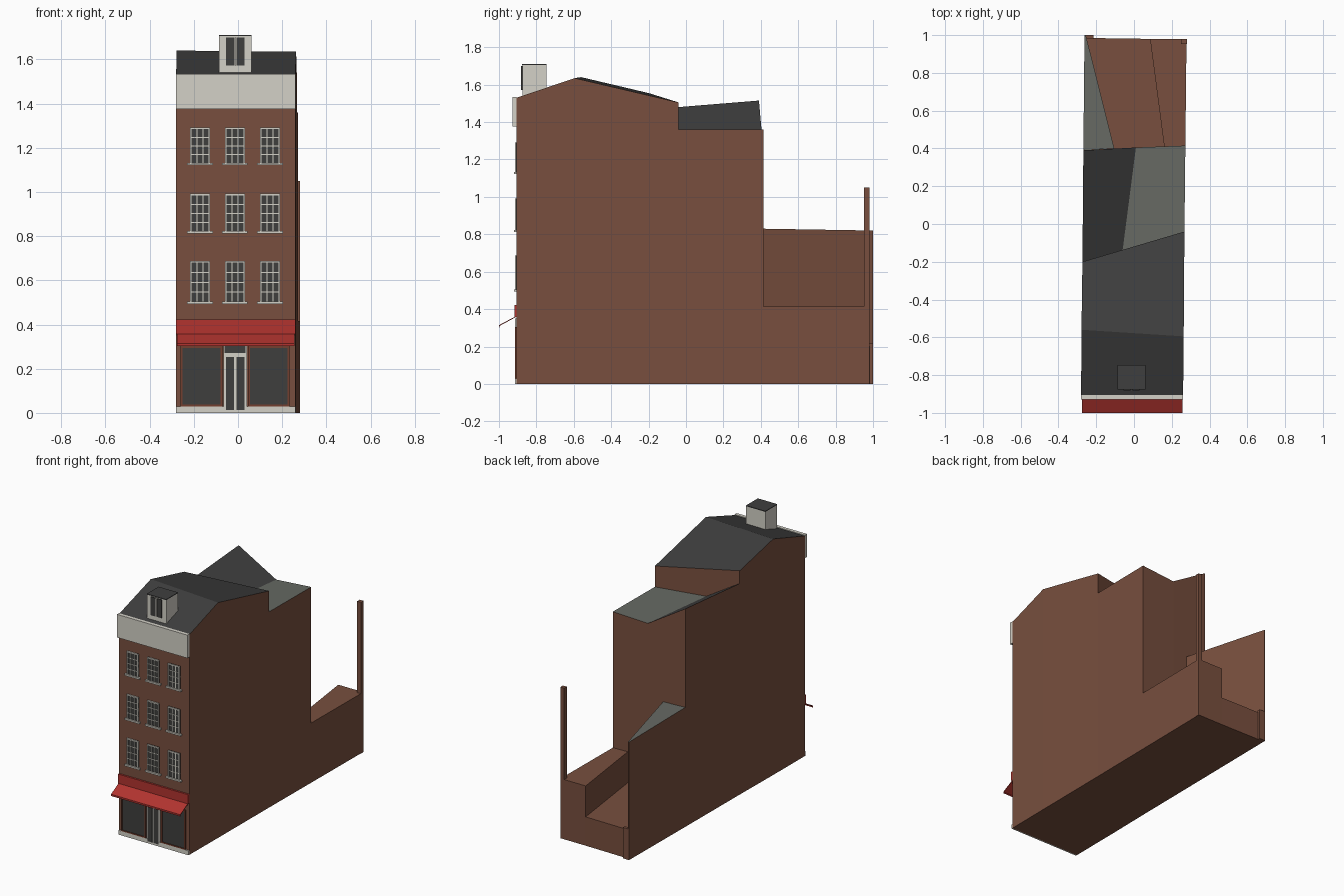
import bpy
import bmesh

old = bpy.data.objects.get("Cube")
if old:
    bpy.data.objects.remove(old, do_unlink=True)


def material(name, code):
    """Flat material from a display hex colour, converted to linear."""
    rgb = [int(code[i:i + 2], 16) / 255 for i in (0, 2, 4)]
    lin = [c / 12.92 if c < 0.04 else ((c + 0.055) / 1.055) ** 2.4 for c in rgb]
    m = bpy.data.materials.new(name)
    m.use_nodes = True
    m.diffuse_color = (*lin, 1)
    m.node_tree.nodes["Principled BSDF"].inputs["Base Color"].default_value = (*lin, 1)
    return m


brick = material("brick", "784F3E")
cream = material("cream_paint", "D4D1C7")
slate = material("dark_slate", "3E3E3E")
lead = material("lead_grey", "666963")
glass = material("dark_glass", "3F3F3D")
red = material("red_canvas", "B2342F")
wood = material("shop_wood", "743F2E")


def finish(name, bm, mats):
    bmesh.ops.recalc_face_normals(bm, faces=bm.faces)
    mesh = bpy.data.meshes.new(name)
    bm.to_mesh(mesh)
    bm.free()
    for m in mats:
        mesh.materials.append(m)
    ob = bpy.data.objects.new(name, mesh)
    bpy.context.collection.objects.link(ob)
    return ob


def block(name, outline, tops, mats):
    """Solid on the ground; outline holds (x, y, top height), tops lists (corners, material slot)."""
    bm = bmesh.new()
    low = [bm.verts.new((x, y, 0)) for x, y, z in outline]
    high = [bm.verts.new(p) for p in outline]
    n = len(outline)
    bm.faces.new(low)
    for i in range(n):
        j = (i + 1) % n
        bm.faces.new((low[i], low[j], high[j], high[i]))
    for corners, slot in tops:
        bm.faces.new([high[i] for i in corners]).material_index = slot
    return finish(name, bm, mats)


def add_box(bm, x, y, z):
    r = bmesh.ops.create_cube(bm, size=1)
    for v in r["verts"]:
        v.co = [lo + (c + 0.5) * (hi - lo) for c, (lo, hi) in zip(v.co, (x, y, z))]


def boxes(name, mat, *parts):
    bm = bmesh.new()
    for p in parts:
        add_box(bm, *p)
    return finish(name, bm, [mat])


# Front house with a pitched roof and a skewed rear wall
block("main_house",
      [(-.28, -.905, 1.53), (.26, -.905, 1.53), (.263, -.595, 1.635),
       (.267, -.04, 1.505), (-.273, -.2, 1.555), (-.278, -.56, 1.64)],
      [((0, 1, 2, 5), 1), ((2, 3, 4, 5), 1)], [brick, slate])

# Middle wing with a valley roof
block("middle_wing",
      [(-.273, -.2, 1.467), (-.06, -.137, 1.345), (.267, -.04, 1.36),
       (.272, .415, 1.36), (.01, .405, 1.345), (-.268, .39, 1.515)],
      [((0, 1, 4, 5), 1), ((1, 2, 3, 4), 2)], [brick, slate, lead])

# Rear yard: low floor, raised terrace, triangular lean-to
block("yard_floor", [(-.268, .39, .2), (.16, .41, .2), (.085, .98, .2), (-.262, .985, .2)],
      [((0, 1, 2, 3), 0)], [brick])
block("yard_terrace", [(.16, .41, .415), (.272, .415, .415), (.278, .98, .415), (.085, .98, .415)],
      [((0, 1, 2, 3), 0)], [brick])
block("lean_to", [(-.268, .39, .83), (-.105, .401, .83), (-.255, 1, .82), (-.262, 1, .82)],
      [((0, 1, 2, 3), 1)], [brick, lead])
boxes("yard_chimney", brick, ((.25, .28), (.952, .98), (0, 1.05)))
boxes("yard_gate_pier", brick, ((-.262, -.215), (.98, 1), (0, .215)))

# Parapet and plinth
boxes("parapet", cream, ((-.28, .26), (-.928, -.905), (1.375, 1.535)))
boxes("plinth", cream, ((-.28, .26), (-.914, -.905), (0, .03)))


def sash_window(name, cx, bottom, top):
    """Glass plate with a frame, glazing bars and a sill."""
    half, f, bar = .045, .007, .0022
    boxes(name + "_glass", glass, ((cx - half, cx + half), (-.909, -.904), (bottom, top)))
    y = (-.915, -.904)
    parts = [((cx - .058, cx + .058), (-.92, -.904), (bottom - .009, bottom + .002))]
    for s in (-1, 1):
        e = cx + s * (half - f / 2)
        parts.append(((e - f / 2, e + f / 2), y, (bottom, top)))
        v = cx + s * .013
        parts.append(((v - bar, v + bar), (-.912, -.904), (bottom, top)))
    parts.append(((cx - half, cx + half), y, (top - f, top)))
    for i in range(1, 4):
        h = bottom + i * (top - f - bottom) / 4
        parts.append(((cx - half, cx + half), (-.912, -.904), (h - bar, h + bar)))
    boxes(name + "_frame", cream, *parts)


for floor, (bottom, top) in enumerate(((.502, .687), (.822, .992), (1.13, 1.292))):
    for col, cx in enumerate((-.172, -.014, .145)):
        sash_window(f"window_{floor + 1}_{col + 1}", cx, bottom, top)


# Shop windows in timber surrounds
for name, a, b in (("right", -.252, -.08), ("left", .055, .225)):
    boxes(f"shop_window_{name}", glass, ((a, b), (-.910, -.904), (.035, .295)))
    y, f = (-.914, -.904), .009
    boxes(f"shop_surround_{name}", wood,
          ((a - f, a), y, (.03, .305)), ((b, b + f), y, (.03, .305)),
          ((a, b), y, (.03, .038)), ((a, b), y, (.293, .305)))


def double_panes(name, cx, y, z, lift):
    """Pair of tall dark panes either side of a central stile."""
    boxes(name, glass, *[(sorted((cx + s * .006, cx + s * .042)), (y - lift, y), z) for s in (-1, 1)])


# Shop door with a transom light
boxes("shop_door", cream, ((-.066, .04), (-.913, -.904), (0, .35)))
double_panes("door_panes", -.013, -.912, (.014, .252), .003)
boxes("door_transom", glass, ((-.06, .034), (-.915, -.912), (.272, .34)))

# Fascia and sloping awning
boxes("shop_fascia", red, ((-.28, .26), (-.918, -.904), (.358, .422)))
bm = bmesh.new()
section = [(-.91, .362), (-1, .314), (-1, .302), (-.997, .302), (-.997, .31), (-.91, .357)]
ring = [bm.verts.new((-.276, y, z)) for y, z in section]
face = bm.faces.new(ring)
ext = bmesh.ops.extrude_face_region(bm, geom=[face], use_keep_orig=True)
moved = [v for v in ext["geom"] if isinstance(v, bmesh.types.BMVert)]
bmesh.ops.translate(bm, verts=moved, vec=(.532, 0, 0))
finish("awning", bm, [red])

# Roof dormer
boxes("dormer", cream, ((-.087, .062), (-.875, -.747), (1.535, 1.705)))
boxes("dormer_roof", slate, ((-.087, .062), (-.877, -.747), (1.705, 1.71)))
double_panes("dormer_panes", -.013, -.875, (1.572, 1.7), .006)
boxes("dormer_stile", cream, ((-.016, -.010), (-.882, -.87), (1.572, 1.7)))
